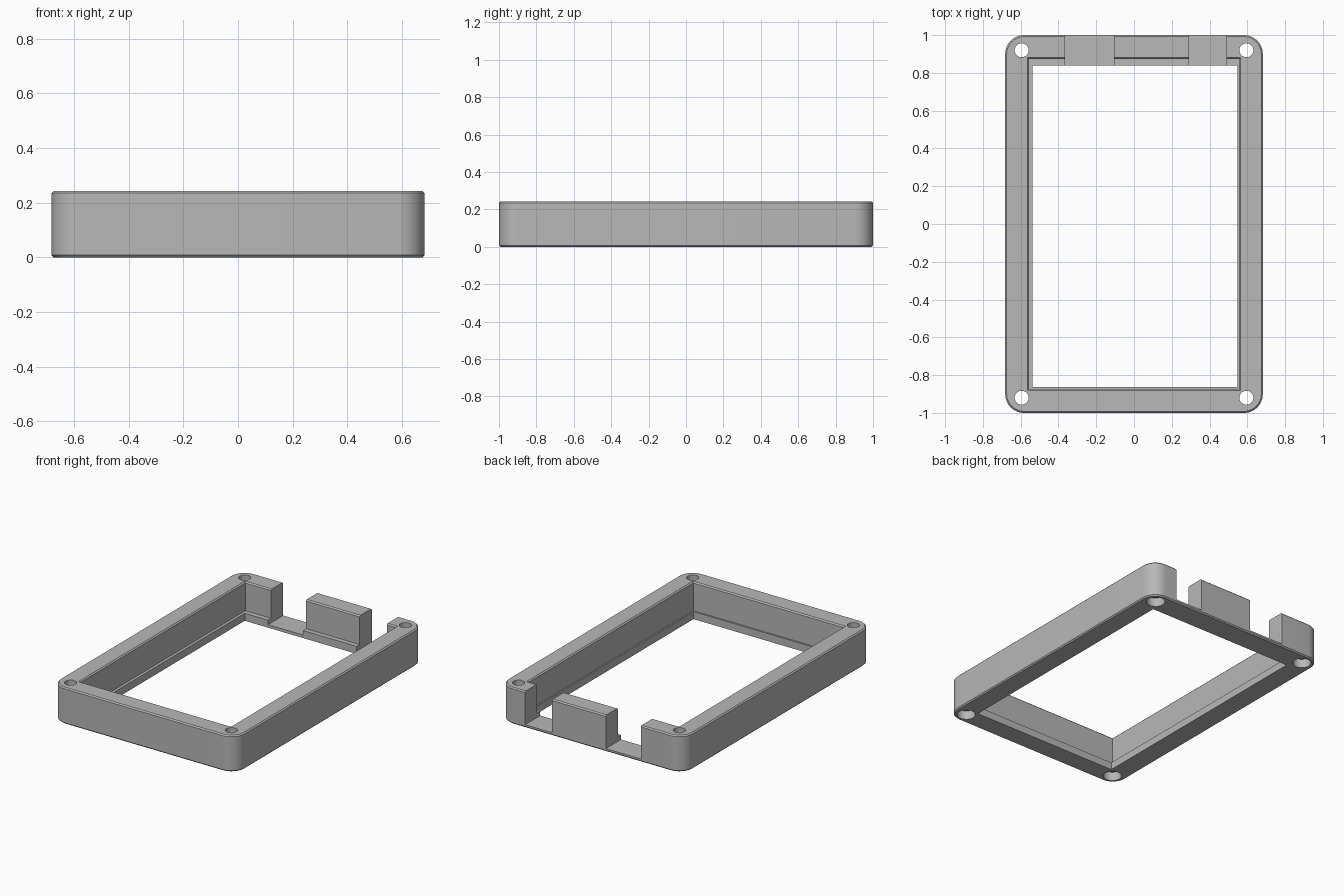
import bpy, bmesh, math

if "Cube" in bpy.data.objects:
    bpy.data.objects.remove(bpy.data.objects["Cube"], do_unlink=True)

W, D, H = 0.682, 1.0, 0.243      # half width, half depth, height
C, R = 0.008, 0.1                # edge chamfer, corner radius
LIP, FLOOR = 0.05, 0.02          # inner lip height, notch floor height

grey = bpy.data.materials.new("plain grey")
grey.use_nodes = True
colour = (0.48, 0.48, 0.48, 1)
grey.diffuse_color = colour
grey.node_tree.nodes["Principled BSDF"].inputs["Base Color"].default_value = colour


def rounded(inset):
    """Outline of the outer wall, moved inwards by inset."""
    pts, r = [], R - inset
    for k, (sx, sy) in enumerate([(1, 1), (-1, 1), (-1, -1), (1, -1)]):
        for i in range(13):
            a = math.pi / 2 * (k + i / 12)
            pts.append((sx * (W - R) + r * math.cos(a), sy * (D - R) + r * math.sin(a)))
    return pts


def rect(x0, x1, y0, y1):
    return [(x0, y0), (x1, y0), (x1, y1), (x0, y1)]


def circle(x, y, r, n=32):
    return [(x + r * math.cos(i * math.tau / n), y + r * math.sin(i * math.tau / n)) for i in range(n)]


def loft(name, sections):
    """Solid through a stack of (outline, height) sections."""
    bm = bmesh.new()
    rings = [[bm.verts.new((x, y, z)) for x, y in pts] for pts, z in sections]
    n = len(rings[0])
    for a, b in zip(rings, rings[1:]):
        for i in range(n):
            j = (i + 1) % n
            bm.faces.new((a[i], a[j], b[j], b[i]))
    bm.faces.new(rings[0][::-1])
    bm.faces.new(rings[-1])
    bmesh.ops.recalc_face_normals(bm, faces=bm.faces)
    mesh = bpy.data.meshes.new(name)
    bm.to_mesh(mesh)
    bm.free()
    mesh.materials.append(grey)
    ob = bpy.data.objects.new(name, mesh)
    bpy.context.collection.objects.link(ob)
    return ob


def cut(target, cutter):
    cutter.hide_render = True
    mod = target.modifiers.new("cut", 'BOOLEAN')
    mod.operation, mod.solver, mod.object = 'DIFFERENCE', 'EXACT', cutter
    bpy.context.view_layer.objects.active = target
    bpy.ops.object.modifier_apply(modifier=mod.name)
    bpy.data.objects.remove(cutter, do_unlink=True)


# Rounded outer block with chamfered top and bottom edges
frame = loft("case_frame", [(rounded(C), 0), (rounded(0), C), (rounded(0), H - C), (rounded(C), H)])

# Opening inside the lip, then the wider bay with a chamfered rim
cut(frame, loft("opening_cutter", [(rect(-0.538, 0.548, -0.862, 0.84), z) for z in (-0.1, H + 0.1)]))
bx, by = 0.557, 0.873
bay = rect(-bx, bx, -by, by)
rim = rect(-bx - C, bx + C, -by - C, by + C)
cut(frame, loft("bay_cutter", [(bay, LIP), (bay, H - C), (rim, H), (rim, H + 0.1)]))

# Two connector notches through the back wall
for x0, x1 in [(-0.366, -0.107), (0.29, 0.491)]:
    cut(frame, loft("notch_cutter", [(rect(x0, x1, 0.8, 1.1), z) for z in (FLOOR, H + 0.1)]))

# Screw holes with wider counterbores underneath
for x in (-0.595, 0.595):
    for y in (-0.92, 0.92):
        wide, narrow = circle(x, y, 0.057), circle(x, y, 0.037)
        cut(frame, loft("screw_hole_cutter", [(wide, -0.1), (wide, 0.06), (narrow, 0.06), (narrow, H + 0.1)]))

# Smooth round walls, sharp edges
bpy.ops.object.select_all(action='DESELECT')
frame.select_set(True)
bpy.context.view_layer.objects.active = frame
bpy.ops.object.shade_smooth_by_angle(angle=math.radians(30))
